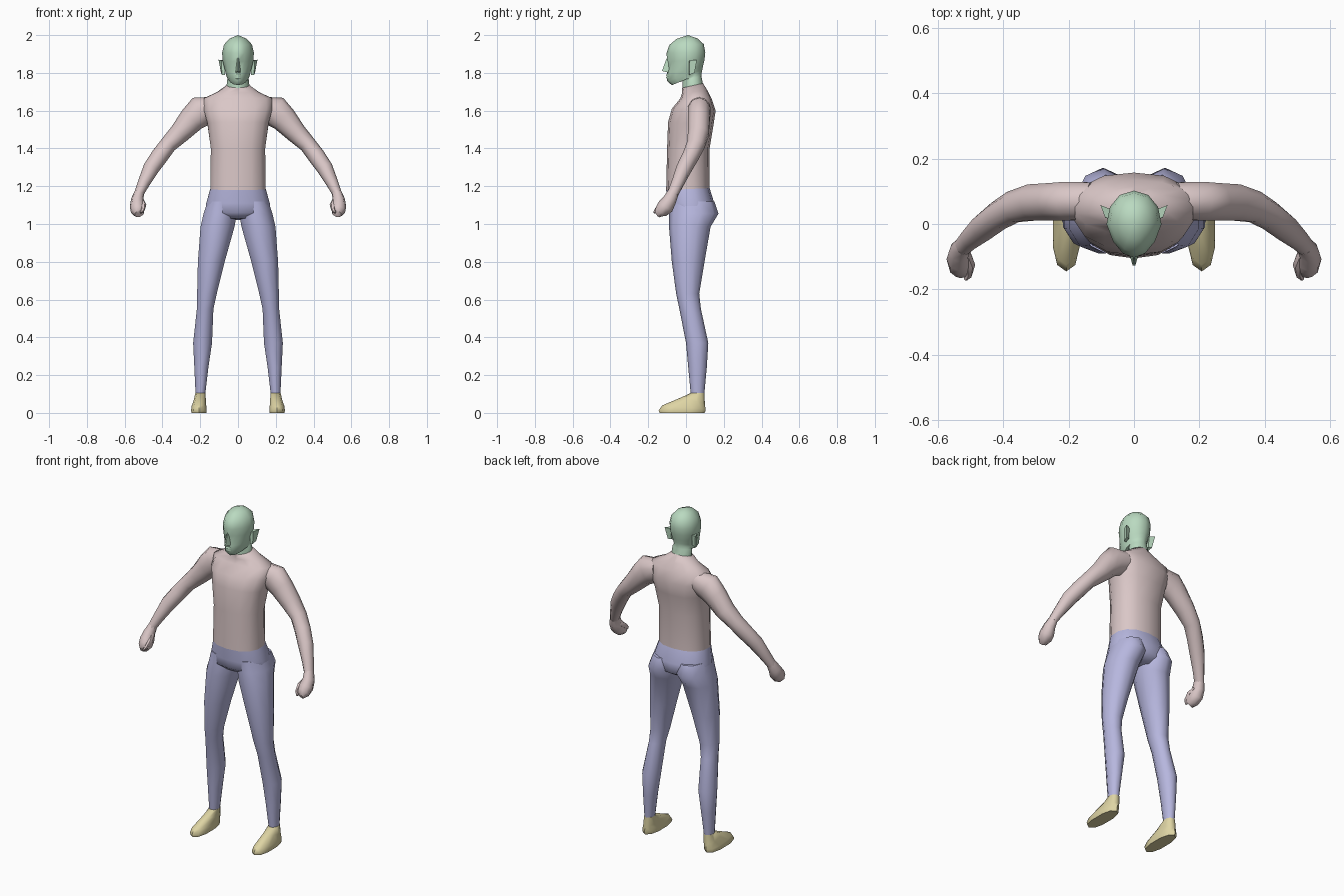
import bpy, bmesh, math
from mathutils import Vector

cube = bpy.data.objects.get("Cube")
if cube:
    bpy.data.objects.remove(cube, do_unlink=True)


def material(name, rgb):
    m = bpy.data.materials.new(name)
    m.use_nodes = True
    m.diffuse_color = (*rgb, 1)
    m.node_tree.nodes["Principled BSDF"].inputs["Base Color"].default_value = (*rgb, 1)
    return m


SKIN = material("soft pink", (.70, .57, .57))
PANTS = material("soft blue", (.47, .47, .73))
HEAD = material("soft green", (.49, .70, .53))
SHOES = material("soft yellow", (.73, .66, .37))


def skin_rings(name, rings, mat, tip=None):
    """Bridge a list of point rings into a closed, smooth-shaded mesh."""
    bm = bmesh.new()
    loops = [[bm.verts.new(p) for p in ring] for ring in rings]
    n = len(loops[0])
    for a, b in zip(loops, loops[1:]):
        for i in range(n):
            j = (i + 1) % n
            bm.faces.new((a[i], a[j], b[j], b[i]))
    bm.faces.new(loops[0])
    if tip:
        t = bm.verts.new(tip)
        for i in range(n):
            bm.faces.new((loops[-1][i], loops[-1][(i + 1) % n], t))
    else:
        bm.faces.new(loops[-1])
    bmesh.ops.recalc_face_normals(bm, faces=bm.faces)
    me = bpy.data.meshes.new(name)
    bm.to_mesh(me)
    bm.free()
    me.materials.append(mat)
    ob = bpy.data.objects.new(name, me)
    bpy.context.collection.objects.link(ob)
    bpy.ops.object.select_all(action='DESELECT')
    ob.select_set(True)
    bpy.context.view_layer.objects.active = ob
    bpy.ops.object.shade_smooth_by_angle(angle=math.radians(60))
    return ob


def section(yf, zf, yb, zb, cx, rx, n=12, power=2.0, egg=0.0):
    """Rounded section spanning a front point and a back point."""
    pts = []
    for k in range(n):
        a = 2 * math.pi * k / n
        c, s = math.cos(a), math.sin(a)
        c = math.copysign(abs(c) ** (2 / power), c)
        s = math.copysign(abs(s) ** (2 / power), s)
        f = (1 + c) / 2
        pts.append(Vector((cx + rx * s * (1 - egg * max(0, c)),
                           yb + (yf - yb) * f, zb + (zf - zb) * f)))
    return pts


def tube(path, n=10):
    """Sections square to a path of (x, y, z, radius, depth)."""
    pts = [Vector(p[:3]) for p in path]
    rings = []
    for i, p in enumerate(path):
        t = (pts[min(i + 1, len(pts) - 1)] - pts[max(i - 1, 0)]).normalized()
        u = t.cross(Vector((0, 1, 0))).normalized()
        v = u.cross(t)
        rings.append([pts[i] + u * p[3] * math.cos(2 * math.pi * k / n)
                      + v * p[4] * math.sin(2 * math.pi * k / n) for k in range(n)])
    return rings


def sided(rings, s):
    return [[Vector((s * p.x, p.y, p.z)) for p in r] for r in rings]


# Torso from waist to base of neck
torso = [(-.105, 1.18, .125, 1.19, .15, 2.3),
         (-.1, 1.4, .125, 1.4, .147, 2.3),
         (-.095, 1.54, .145, 1.52, .165, 2.4),
         (-.075, 1.61, .157, 1.6, .185, 2.4),
         (-.03, 1.665, .135, 1.665, .185, 2.2),
         (-.02, 1.695, .115, 1.705, .11, 2),
         (-.022, 1.72, .09, 1.745, .062, 2)]
skin_rings("torso", [section(f, zf, b, zb, 0, r, 14, p) for f, zf, b, zb, r, p in torso], SKIN)

# Hips
hips = [(-.06, 1.03, .1, 1.02, .10),
        (-.094, 1.06, .15, 1.05, .175),
        (-.1, 1.11, .15, 1.11, .172),
        (-.105, 1.18, .125, 1.19, .15)]
skin_rings("hips", [section(f, zf, b, zb, 0, r, 14, 2.3) for f, zf, b, zb, r in hips], PANTS)

# Head and neck
head = [(-.02, 1.715, .09, 1.74, .061),
        (-.018, 1.765, .082, 1.78, .056),
        (-.075, 1.735, .083, 1.80, .055),
        (-.1, 1.757, .086, 1.815, .062),
        (-.1, 1.80, .09, 1.835, .07),
        (-.1, 1.86, .098, 1.87, .082),
        (-.103, 1.905, .102, 1.91, .084),
        (-.088, 1.948, .094, 1.952, .074),
        (-.05, 1.98, .06, 1.983, .045)]
rings = [section(f, zf, b, zb, 0, r, 12, 2.1, .25) for f, zf, b, zb, r in head]
for k in (1, -1):                      # eye hollows
    rings[5][k].y += .014
skin_rings("head", rings, HEAD, (0, .01, 2.0))

# Nose and lips
skin_rings("nose", [[(-.016, -.085, 1.80), (.016, -.085, 1.80), (.004, -.127, 1.81), (-.004, -.127, 1.81)],
                    [(-.007, -.085, 1.875), (.007, -.085, 1.875), (.003, -.104, 1.875), (-.003, -.104, 1.875)]], HEAD)
skin_rings("lips", [[(-.022, -.085, z), (.022, -.085, z), (.008, y, z), (-.008, y, z)]
                    for z, y in ((1.768, -.1), (1.775, -.108), (1.782, -.1), (1.787, -.107), (1.795, -.1))], HEAD)

# Limb tables: leg (front y, back y, z, inner x, outer x)
leg = [(-.09, .15, 1.12, .008, .165),
       (-.09, .172, 1.055, .002, .187),
       (-.09, .13, .985, .014, .203),
       (-.075, .098, .8, .067, .216),
       (-.052, .07, .63, .11, .219),
       (-.035, .079, .55, .128, .22),
       (0, .118, .37, .135, .24),
       (.012, .11, .24, .155, .233),
       (.025, .097, .1, .172, .226)]
foot = [(.025, .105, .097, .105, .199, .028),
        (-.03, .08, .1, .05, .202, .033),
        (-.125, .04, .103, .02, .207, .041),
        (-.145, .014, .102, .008, .207, .043),
        (-.14, 0, .098, 0, .207, .041)]
arm = [(.13, .07, 1.615, .06, .06),
       (.20, .07, 1.595, .083, .062),
       (.245, .068, 1.553, .07, .06),
       (.31, .066, 1.48, .055, .058),
       (.37, .052, 1.42, .045, .05),
       (.415, .025, 1.36, .046, .045),
       (.46, -.01, 1.295, .043, .042),
       (.50, -.045, 1.215, .032, .034),
       (.525, -.07, 1.16, .025, .03)]
hand = [(.522, -.066, 1.17, .025, .03),
        (.533, -.085, 1.13, .033, .036),
        (.533, -.108, 1.093, .04, .044),
        (.53, -.13, 1.07, .038, .038),
        (.522, -.152, 1.055, .026, .022)]
thumb = [(.51, -.09, 1.125, .012, .014),
         (.499, -.125, 1.1, .014, .016),
         (.505, -.155, 1.075, .011, .013),
         (.515, -.168, 1.06, .006, .007)]
ear = [[(.07, .015, 1.79), (.07, .04, 1.80), (.07, .045, 1.865), (.07, .015, 1.86)],
       [(.085, .018, 1.79), (.09, .045, 1.80), (.103, .058, 1.87), (.088, .02, 1.865)]]

for s, side in ((1, "left"), (-1, "right")):
    skin_rings(side + "_leg", sided([section(f, z, b, z, (i + o) / 2, (o - i) / 2, 10)
                                     for f, b, z, i, o in leg], s), PANTS)
    skin_rings(side + "_foot", sided([section(*r, 10, 2.4) for r in foot], s), SHOES)
    skin_rings(side + "_arm", sided(tube(arm), s), SKIN)
    skin_rings(side + "_hand", sided(tube(hand, 8), s), SKIN)
    skin_rings(side + "_thumb", sided(tube(thumb, 6), s), SKIN)
    skin_rings(side + "_ear", sided([[Vector(p) for p in r] for r in ear], s), HEAD)
